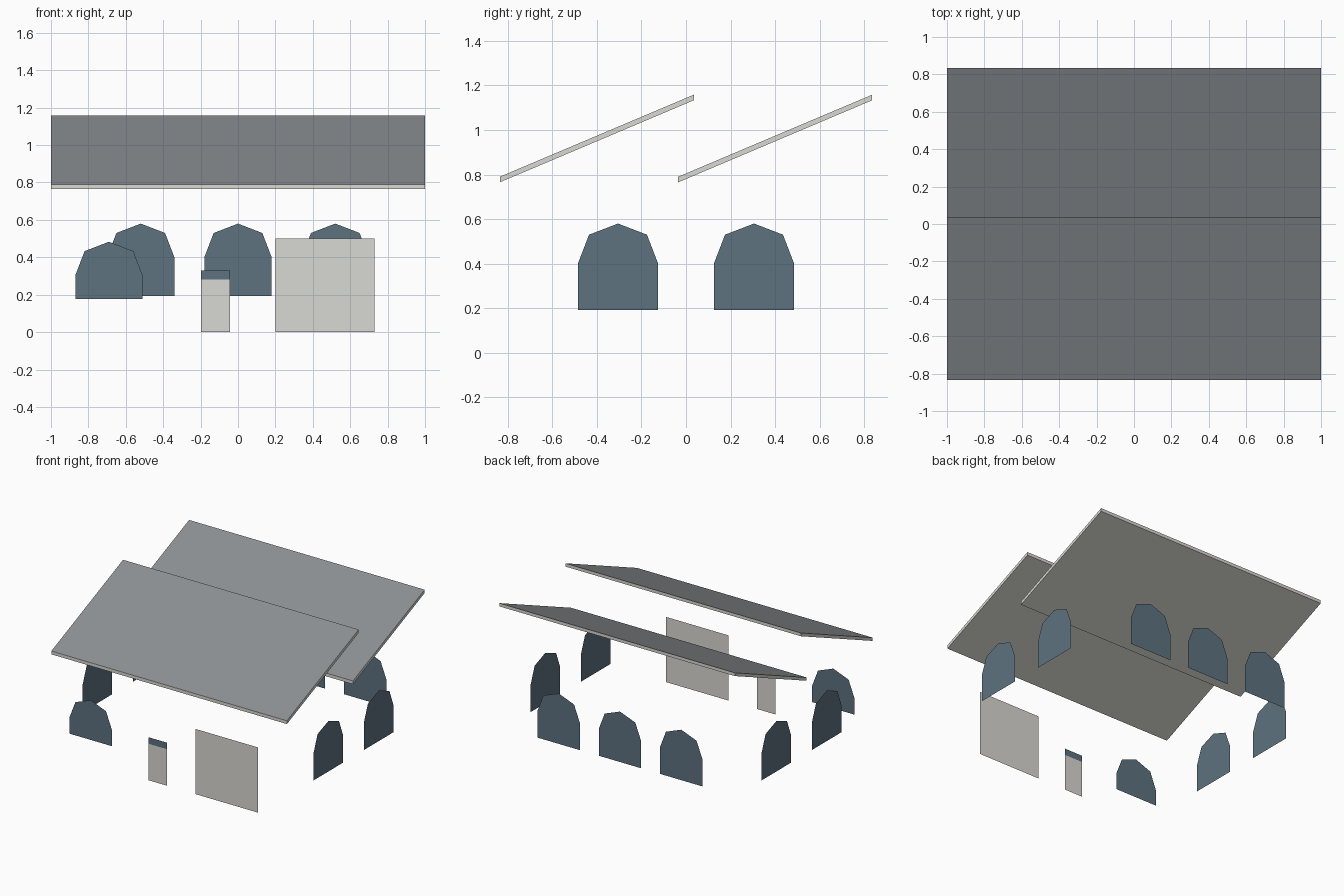
import bpy
import bmesh
from math import radians
from mathutils import Matrix

cube = bpy.data.objects.get("Cube")
if cube:
    bpy.data.objects.remove(cube, do_unlink=True)


def material(name, srgb):
    col = [((c / 255 + 0.055) / 1.055) ** 2.4 for c in srgb] + [1.0]
    m = bpy.data.materials.new(name)
    m.use_nodes = True
    m.diffuse_color = col
    m.node_tree.nodes["Principled BSDF"].inputs["Base Color"].default_value = col
    return m


GLASS = material("blue_grey_glass", (94, 114, 128))
PALE = material("pale_panel", (217, 216, 211))
ROOF = material("grey_roofing", (141, 145, 148))


def make_object(name, bm, mats):
    mesh = bpy.data.meshes.new(name)
    bm.to_mesh(mesh)
    bm.free()
    for m in mats:
        mesh.materials.append(m)
    obj = bpy.data.objects.new(name, mesh)
    bpy.context.collection.objects.link(obj)
    return obj


def panel(name, outline, mat, x, y, turn=0):
    """Flat upright panel; turn 0 faces the front."""
    bm = bmesh.new()
    bm.faces.new([bm.verts.new((u, 0, z)) for u, z in outline])
    bm.transform(Matrix.Translation((x, y, 0)) @ Matrix.Rotation(radians(turn), 4, "Z"))
    return make_object(name, bm, [mat])


def window(name, x, y, turn, base, shoulder):
    """Arched window with a five-sided head."""
    outline = [(-0.18, base), (0.18, base), (0.18, shoulder),
               (0.13, shoulder + 0.13), (0, shoulder + 0.18),
               (-0.13, shoulder + 0.13), (-0.18, shoulder)]
    return panel(name, outline, GLASS, x, y, turn)


def rect(w, z0, z1):
    return [(-w / 2, z0), (w / 2, z0), (w / 2, z1), (-w / 2, z1)]


def roof(name, y):
    """Sloped slab with plumb-cut eaves, roofing on top only."""
    bm = bmesh.new()
    profile = [(0, 0.765), (0.87, 1.133), (0.87, 1.158), (0, 0.79)]
    face = bm.faces.new([bm.verts.new((-1, y + v, z)) for v, z in profile])
    ext = bmesh.ops.extrude_face_region(bm, geom=[face])
    verts = [g for g in ext["geom"] if isinstance(g, bmesh.types.BMVert)]
    bmesh.ops.translate(bm, verts=verts, vec=(2, 0, 0))
    bmesh.ops.recalc_face_normals(bm, faces=bm.faces)
    for f in bm.faces:
        f.material_index = 0 if f.normal.z > 0.5 else 1
    return make_object(name, bm, [ROOF, PALE])


# Two overlapping single-pitch roofs
roof("front_roof", -0.835)
roof("back_roof", -0.035)

# Front wall: large door, small door with glass strip, window
WALL_X, WALL_Y = 0.98, 0.80
panel("garage_door", rect(0.53, 0, 0.5), PALE, 0.465, -WALL_Y)
panel("front_door", rect(0.155, 0, 0.28), PALE, -0.12, -WALL_Y)
panel("front_door_glass", rect(0.155, 0.28, 0.33), GLASS, -0.12, -WALL_Y)
window("front_window", -0.69, -WALL_Y, 0, 0.178, 0.303)

# Back wall windows
for side, x in (("left", 0.52), ("middle", 0), ("right", -0.52)):
    window("back_window_" + side, x, WALL_Y, 180, 0.193, 0.4)

# Side wall windows
for side, s in (("left", 1), ("right", -1)):
    for place, y in (("front", -0.305), ("rear", 0.305)):
        window(f"{side}_{place}_window", s * WALL_X, y, s * 90, 0.193, 0.4)
